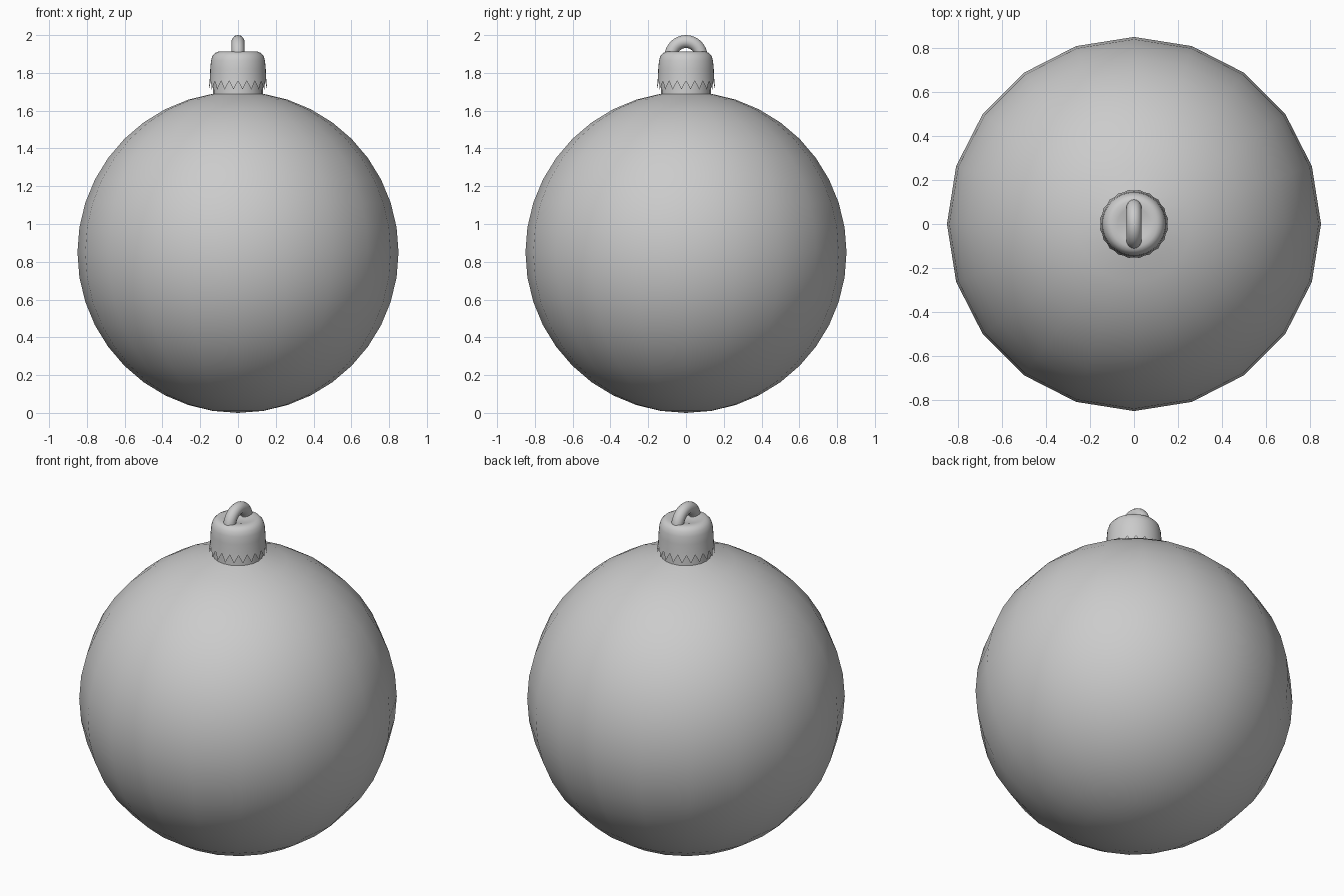
import bpy, bmesh, math

if "Cube" in bpy.data.objects:
    bpy.data.objects.remove(bpy.data.objects["Cube"])

grey = bpy.data.materials.new("plain grey")
grey.diffuse_color = (0.6, 0.6, 0.6, 1)
grey.use_nodes = True
grey.node_tree.nodes["Principled BSDF"].inputs["Base Color"].default_value = grey.diffuse_color


def finish(obj, angle=40):
    obj.data.materials.append(grey)
    bpy.ops.object.select_all(action='DESELECT')
    obj.select_set(True)
    bpy.context.view_layer.objects.active = obj
    bpy.ops.object.shade_smooth_by_angle(angle=math.radians(angle))


def lathe(name, profile, sides, tooth=None):
    """Revolve (radius, z) points; tooth = (radius, z) for odd points of the last ring."""
    bm = bmesh.new()
    rings = []
    for k, (r, z) in enumerate(profile):
        if r == 0:
            rings.append([bm.verts.new((0, 0, z))] * sides)
            continue
        ring = []
        for i in range(sides):
            a = 2 * math.pi * i / sides
            rr, zz = (r, z)
            if tooth and k == len(profile) - 1 and i % 2:
                rr, zz = tooth
            ring.append(bm.verts.new((rr * math.cos(a), rr * math.sin(a), zz)))
        rings.append(ring)
    for a, b in zip(rings, rings[1:]):
        for i in range(sides):
            j = (i + 1) % sides
            quad = list(dict.fromkeys((a[i], a[j], b[j], b[i])))
            bm.faces.new(quad)
    bmesh.ops.recalc_face_normals(bm, faces=bm.faces)
    mesh = bpy.data.meshes.new(name)
    bm.to_mesh(mesh)
    bm.free()
    obj = bpy.data.objects.new(name, mesh)
    bpy.context.collection.objects.link(obj)
    finish(obj)
    return obj


# Ball: 20-sided sphere, open at the top where a short neck rises
R = 0.85
ball = [(0, 0)]
for k in range(1, 20):
    t = math.radians(9 * k)
    ball.append((R * math.sin(t), R - R * math.cos(t)))
ball += [(0.13, 1.78)]
lathe("ball", ball, 20)

# Cap: rounded metal cap with a flared, zigzag skirt
cap = [(0, 1.895), (0.04, 1.899), (0.075, 1.91), (0.105, 1.912), (0.122, 1.905),
       (0.135, 1.89), (0.143, 1.865), (0.147, 1.82), (0.149, 1.77), (0.151, 1.757)]
lathe("cap", cap, 40, tooth=(0.156, 1.712))

# Hanging loop: torus standing in the y-z plane
bpy.ops.mesh.primitive_torus_add(major_radius=0.08, minor_radius=0.034,
                                 major_segments=32, minor_segments=14,
                                 location=(0, 0, 1.886),
                                 rotation=(0, math.pi / 2, 0))
loop = bpy.context.object
loop.name = "hanging_loop"
finish(loop)
